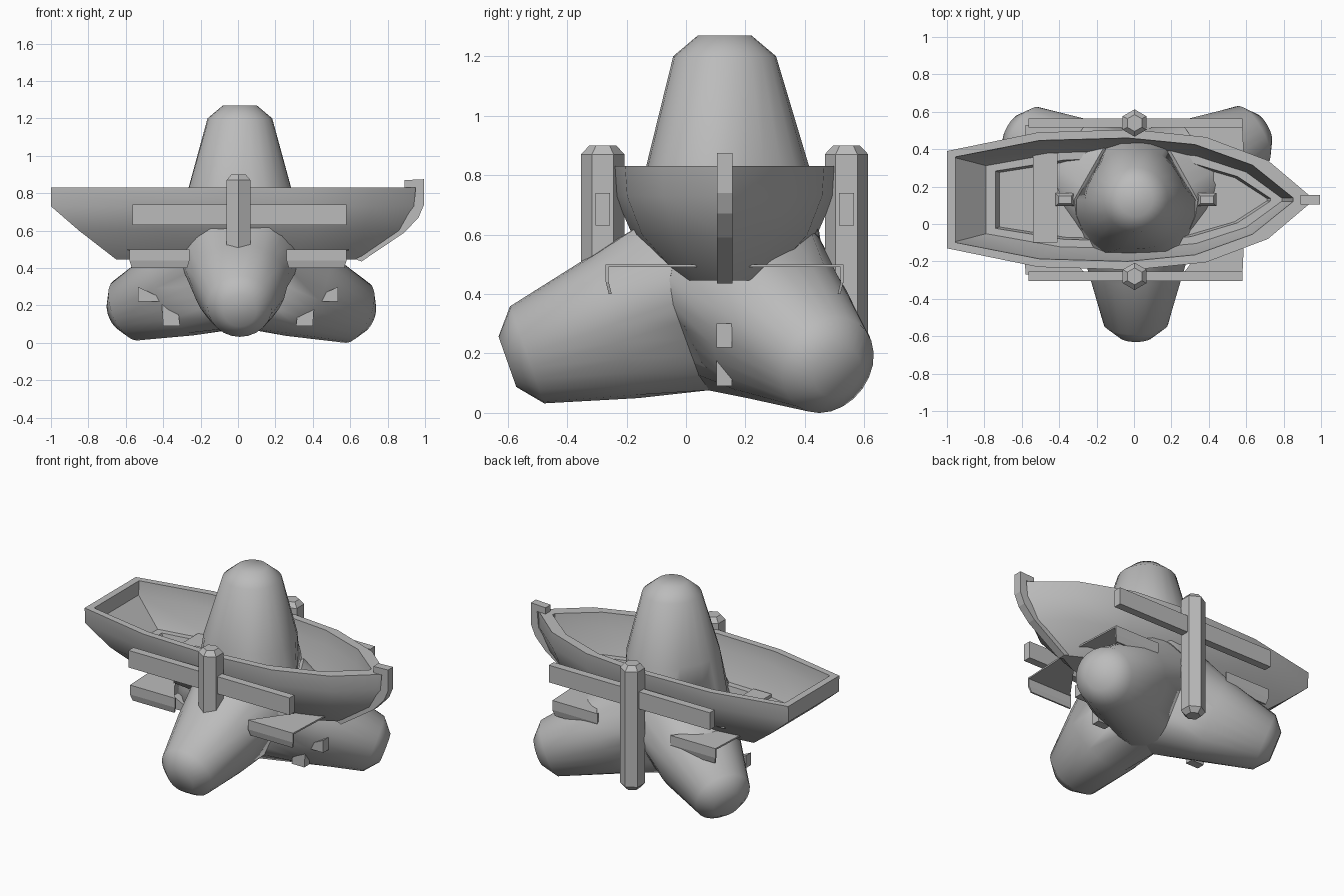
import bpy, bmesh, math
from mathutils import Vector

old = bpy.data.objects.get("Cube")
if old:
    bpy.data.objects.remove(old, do_unlink=True)

grey = bpy.data.materials.new("concrete grey")
grey.use_nodes = True
GREY = (0.5, 0.5, 0.5, 1)
grey.diffuse_color = GREY
grey.node_tree.nodes["Principled BSDF"].inputs["Base Color"].default_value = GREY
MID = 0.13  # y of the common centre plane


def finish(name, bm, smooth=None):
    bmesh.ops.recalc_face_normals(bm, faces=bm.faces[:])
    me = bpy.data.meshes.new(name)
    bm.to_mesh(me)
    bm.free()
    me.materials.append(grey)
    ob = bpy.data.objects.new(name, me)
    bpy.context.collection.objects.link(ob)
    if smooth:
        bpy.ops.object.select_all(action='DESELECT')
        ob.select_set(True)
        bpy.context.view_layer.objects.active = ob
        bpy.ops.object.shade_smooth_by_angle(angle=math.radians(smooth))
    return ob


def loft(name, rings, smooth=None):
    """Skin closed rings of equal length and cap both ends."""
    bm = bmesh.new()
    vs = [[bm.verts.new(p) for p in r] for r in rings]
    n = len(vs[0])
    for a, b in zip(vs, vs[1:]):
        for i in range(n):
            j = (i + 1) % n
            bm.faces.new((a[i], a[j], b[j], b[i]))
    bm.faces.new(vs[0])
    bm.faces.new(vs[-1])
    return finish(name, bm, smooth)


def frustum(name, x, y, z, inset=0.0):
    """Upright box whose top may be inset."""
    rings = []
    for h, d in ((z[0], 0), (z[1], inset)):
        rings.append([(x[0] + d, y[0] + d, h), (x[1] - d, y[0] + d, h),
                      (x[1] - d, y[1] - d, h), (x[0] + d, y[1] - d, h)])
    return loft(name, rings)


def slab(name, pts, y0, y1):
    """Extrude an x-z outline between two y values."""
    return loft(name, [[(x, y, z) for x, z in pts] for y in (y0, y1)])


# Four legs of the concrete block: round tips blending to a three-sided base
# whose edges lie on the planes shared with the neighbouring legs
HUB = Vector((0.01, MID, 0.43))
SEGMENTS = 24


def leg(name, direction, neighbour, length, side_flat, middle):
    axis = Vector(direction).normalized()
    u = Vector(neighbour)
    u = (u - axis * u.dot(axis)).normalized()
    v = axis.cross(u)
    angles = [math.tau * i / SEGMENTS for i in range(SEGMENTS)]

    def point(a, r, d):
        return HUB + u * (r * math.cos(a)) + v * (r * math.sin(a)) + axis * d

    base = []
    for a in angles:
        flat = 0.285 if math.cos(a) > 0.5 else side_flat
        c = math.cos((a + math.pi / 3) % (math.tau / 3) - math.pi / 3)
        r = min(flat / c, 0.328)
        base.append(point(a, r, r * c / math.sqrt(2)))
    rings = [[point(a, 0.01, 0.01) for a in angles], base]
    rings.append([point(a, middle - 0.01 * math.cos(3 * a), 0.4) for a in angles])
    for back, r in ((0.07, 0.173), (0, 0.09)):
        rings.append([point(a, r, length - back) for a in angles])
    loft(name, rings, 60)


UP, FRONT = (0, 0, 1), (0, -0.943, -0.333)
leg("top_leg", UP, FRONT, 0.84, 0.275, 0.274)
leg("front_leg", FRONT, UP, 0.775, 0.255, 0.252)
leg("left_leg", (0.82, 0.46, -0.355), UP, 0.83, 0.255, 0.258)
leg("right_leg", (-0.816, 0.465, -0.345), UP, 0.81, 0.255, 0.258)

# Boat hull: the same plan outline scaled at each level, outside then inside
PLAN = [(0, 0.26), (0.25, 0.36), (0.51, 0.375), (0.71, 0.335), (0.88, 0.21), (1, 0.012)]


def hull_ring(z, stern, bow, width):
    side = [(stern + (bow - stern) * t, w * width) for t, w in PLAN]
    return ([(x, MID + w, z) for x, w in side]
            + [(x, MID - w, z) for x, w in reversed(side)])


loft("boat_hull", [
    hull_ring(0.445, -0.65, 0.66, 0.42),
    hull_ring(0.60, -0.85, 0.88, 0.83),
    hull_ring(0.73, -1.0, 0.95, 0.98),
    hull_ring(0.83, -1.0, 0.95, 1.0),
    hull_ring(0.83, -0.955, 0.85, 0.88),
    hull_ring(0.74, -0.955, 0.84, 0.86),
    hull_ring(0.58, -0.79, 0.79, 0.70),
    hull_ring(0.58, -0.74, 0.73, 0.59),
    hull_ring(0.53, -0.72, 0.71, 0.56),
], 29)

# Curved stem with a hooked head
slab("bow_stem", [(0.89, 0.83), (0.89, 0.87), (0.995, 0.875), (0.995, 0.74), (0.965, 0.67),
                  (0.89, 0.59), (0.66, 0.435), (0.62, 0.45), (0.85, 0.61), (0.94, 0.73),
                  (0.95, 0.83)], MID - 0.026, MID + 0.026)

# Boat fittings
frustum("thwart", (-0.54, -0.41), (MID - 0.23, MID + 0.25), (0.56, 0.60))
for x in (-0.37, 0.39):
    frustum("cleat_base", (x - 0.03, x + 0.03), (MID - 0.025, MID + 0.025), (0.53, 0.61))
    frustum("cleat_head", (x - 0.05, x + 0.05), (MID - 0.035, MID + 0.035), (0.61, 0.64), 0.015)

# Hexagonal posts and planks on both sides
for side, s in (("front", -1), ("back", 1)):
    y = MID + s * 0.41
    rings = []
    for z, r in ((0.10, 0.045), (0.13, 0.073), (0.87, 0.073), (0.90, 0.045)):
        rings.append([(0.003 + r * math.sin(k * math.pi / 3), y + r * math.cos(k * math.pi / 3), z)
                      for k in range(6)])
    loft(side + "_post", rings)
    frustum(side + "_plank", (-0.565, 0.58), (y - 0.025, y + 0.025), (0.63, 0.74))

    # Thin level fins under the hull, each with a turned-down edge
    face, lip, tip = (MID + s * d for d in (0.40, 0.39, 0.07))
    for end, m in (("left", 1), ("right", -1)):
        top = [(m * 0.26, face, 0.50), (m * 0.58, face, 0.50),
               (m * 0.595, tip, 0.50), (m * 0.50, tip, 0.50)]
        loft(f"{side}_{end}_fin", [top, [(x, y2, z - 0.01) for x, y2, z in top]])
        edge = []
        for y2, z, inset in ((face, 0.50, 0), (face, 0.44, 0), (lip, 0.40, 0.012)):
            edge.append([(m * (0.26 + inset), y2, z), (m * (0.58 - inset), y2, z),
                         (m * (0.58 - inset), y2 - s * 0.01, z),
                         (m * (0.26 + inset), y2 - s * 0.01, z)])
        loft(f"{side}_{end}_fin_edge", edge)

# Angled brackets between the lower legs
for end, m in (("left", 1), ("right", -1)):
    for part, pts in (("upper", [(0.535, 0.30), (0.535, 0.22), (0.42, 0.22), (0.43, 0.25)]),
                      ("lower", [(0.41, 0.25), (0.40, 0.09), (0.31, 0.09), (0.32, 0.17)])):
        slab(f"{end}_{part}_bracket", [(m * x, z) for x, z in pts], MID - 0.028, MID + 0.025)
